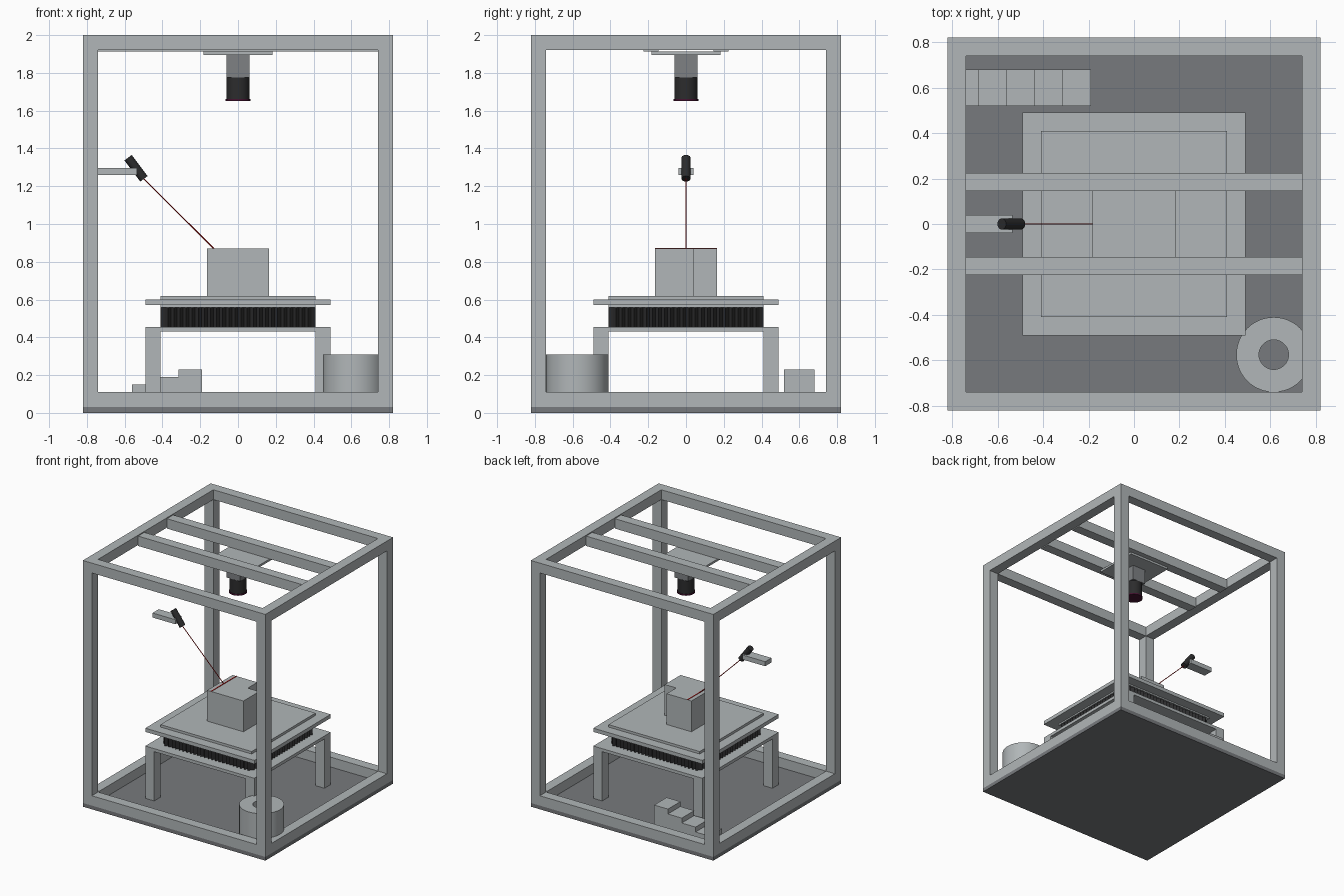
import bpy, bmesh, math
from mathutils import Vector

cube = bpy.data.objects.get("Cube")
if cube:
    bpy.data.objects.remove(cube, do_unlink=True)


def material(name, r, g, b):
    m = bpy.data.materials.new(name)
    m.use_nodes = True
    m.diffuse_color = (r, g, b, 1)
    bsdf = m.node_tree.nodes["Principled BSDF"]
    bsdf.inputs["Base Color"].default_value = (r, g, b, 1)
    bsdf.inputs["Roughness"].default_value = 0.6
    return m


metal = material("light grey metal", 0.44, 0.47, 0.48)
floor = material("dark grey plate", 0.185, 0.193, 0.205)
housing = material("mid grey housing", 0.21, 0.22, 0.23)
rubber = material("black rubber", 0.025, 0.025, 0.026)
red = material("laser red", 0.5, 0.005, 0.005)
wine = material("dark wine ring", 0.06, 0.006, 0.03)


def finish(name, bm, mat, smooth=False):
    bmesh.ops.recalc_face_normals(bm, faces=bm.faces)
    mesh = bpy.data.meshes.new(name)
    bm.to_mesh(mesh)
    bm.free()
    mesh.materials.append(mat)
    ob = bpy.data.objects.new(name, mesh)
    bpy.context.collection.objects.link(ob)
    if smooth:
        bpy.ops.object.select_all(action='DESELECT')
        ob.select_set(True)
        bpy.context.view_layer.objects.active = ob
        bpy.ops.object.shade_smooth_by_angle(angle=math.radians(30))
    return ob


def box(name, x, y, z, mat=metal):
    bm = bmesh.new()
    bmesh.ops.create_cube(bm, size=1)
    for v in bm.verts:
        for i, (lo, hi) in enumerate((x, y, z)):
            v.co[i] = hi if v.co[i] > 0 else lo
    return finish(name, bm, mat)


def prism(name, points, offset, mat=metal):
    """Extrude a closed outline of 3D points along an offset."""
    bm = bmesh.new()
    face = bm.faces.new([bm.verts.new(p) for p in points])
    ext = bmesh.ops.extrude_face_region(bm, geom=[face])
    verts = [v for v in ext["geom"] if isinstance(v, bmesh.types.BMVert)]
    bmesh.ops.translate(bm, verts=verts, vec=offset)
    return finish(name, bm, mat)


def rod(name, a, b, radius, mat, sides=32):
    a, b = Vector(a), Vector(b)
    bm = bmesh.new()
    bmesh.ops.create_cone(bm, cap_ends=True, segments=sides, radius1=radius,
                          radius2=radius, depth=(b - a).length)
    ob = finish(name, bm, mat, True)
    ob.location = (a + b) / 2
    ob.rotation_euler = (b - a).to_track_quat('Z', 'Y').to_euler()
    return ob


def span(sign, inner, outer):
    return tuple(sorted((sign * inner, sign * outer)))


# Base and outer frame
R, I, BASE = 0.82, 0.74, 0.03
box("base_plate", (-R, R), (-R, R), (0, BASE), floor)
for sx in (-1, 1):
    for sy in (-1, 1):
        box("frame_post", span(sx, I, R), span(sy, I, R), (BASE, 2))
for s in (-1, 1):
    for z in ((BASE, 0.11), (1.92, 2)):
        box("frame_rail_x", (-I, I), span(s, I, R), z)
        box("frame_rail_y", span(s, I, R), (-I, I), z)
    box("camera_crossbar", (-I, I), span(s, 0.145, 0.225), (1.912, 1.992))

# Table with pleated bellows
T, B = 0.49, 0.41
for sx in (-1, 1):
    for sy in (-1, 1):
        box("table_leg", span(sx, B, T), span(sy, B, T), (BASE, 0.43))
box("table_top", (-T, T), (-T, T), (0.43, 0.455))
pleats, depth = 24, 0.022
outline = []
for k in range(4):
    c, s = (1, 0, -1, 0)[k], (0, 1, 0, -1)[k]
    for i in range(2 * pleats):
        u = -B + depth + (2 * B - 2 * depth) * i / (2 * pleats)
        w = B - (depth if i % 2 == 0 else 0)
        outline.append((c * w - s * u, s * w + c * u, 0.455))
prism("bellows", outline, (0, 0, 0.103), rubber)
box("bellows_cap", (-B, B), (-B, B), (0.558, 0.57))
box("stage_plate", (-T, T), (-T, T), (0.57, 0.6))
box("stage_pad", (-B, B), (-B, B), (0.6, 0.62))

# Notched work piece on the stage
W = 0.163
notch = [(-W, -W), (W, -W), (W, 0.04), (0.06, 0.04), (0.06, W), (-W, W)]
prism("work_piece", [(x, y, 0.62) for x, y in notch], (0, 0, 0.25))

# Stepped block, rising toward the middle
steps = 5
x0, dx, dz = -0.81, 0.124, 0.04
profile = [(x0, BASE)]
for i in range(steps):
    h = BASE + dz * (i + 1)
    profile += [(x0 + dx * i, h), (x0 + dx * (i + 1), h)]
profile.append((x0 + dx * steps, BASE))
prism("stepped_block", [(x, 0.52, z) for x, z in profile], (0, 0.16, 0))

# Hollow cylinder in the front corner
bm = bmesh.new()
n = 48
rings = []
for r, z in ((0.165, BASE), (0.165, 0.31), (0.065, 0.31), (0.065, BASE)):
    rings.append([bm.verts.new((0.615 + r * math.cos(math.tau * i / n),
                                -0.575 + r * math.sin(math.tau * i / n), z))
                  for i in range(n)])
for a, b in zip(rings, rings[1:] + rings[:1]):
    for i in range(n):
        j = (i + 1) % n
        bm.faces.new((a[i], a[j], b[j], b[i]))
finish("hollow_cylinder", bm, metal, True)

# Overhead camera
box("camera_mount", (-0.183, 0.183), (-0.183, 0.183), (1.895, 1.912))
box("camera_body", (-0.06, 0.06), (-0.06, 0.06), (1.775, 1.895), housing)
rod("camera_lens", (0, 0, 1.66), (0, 0, 1.775), 0.062, rubber)
rod("lens_ring", (0, 0, 1.65), (0, 0, 1.662), 0.066, wine)

# Side laser, its bracket, beam and projected line
box("laser_bracket", (-I, -0.535), (-0.04, 0.04), (1.26, 1.297))
mid = Vector((-0.54, 0, 1.295))
aim = Vector((0.6, 0, -0.8)) * 0.07
rod("laser_body", mid - aim, mid + aim, 0.024, rubber, 24)
rod("laser_beam", mid + aim, (-0.128, 0, 0.87), 0.003, red, 8)
box("laser_line", (-0.131, -0.124), (-W, W), (0.87, 0.873), red)
